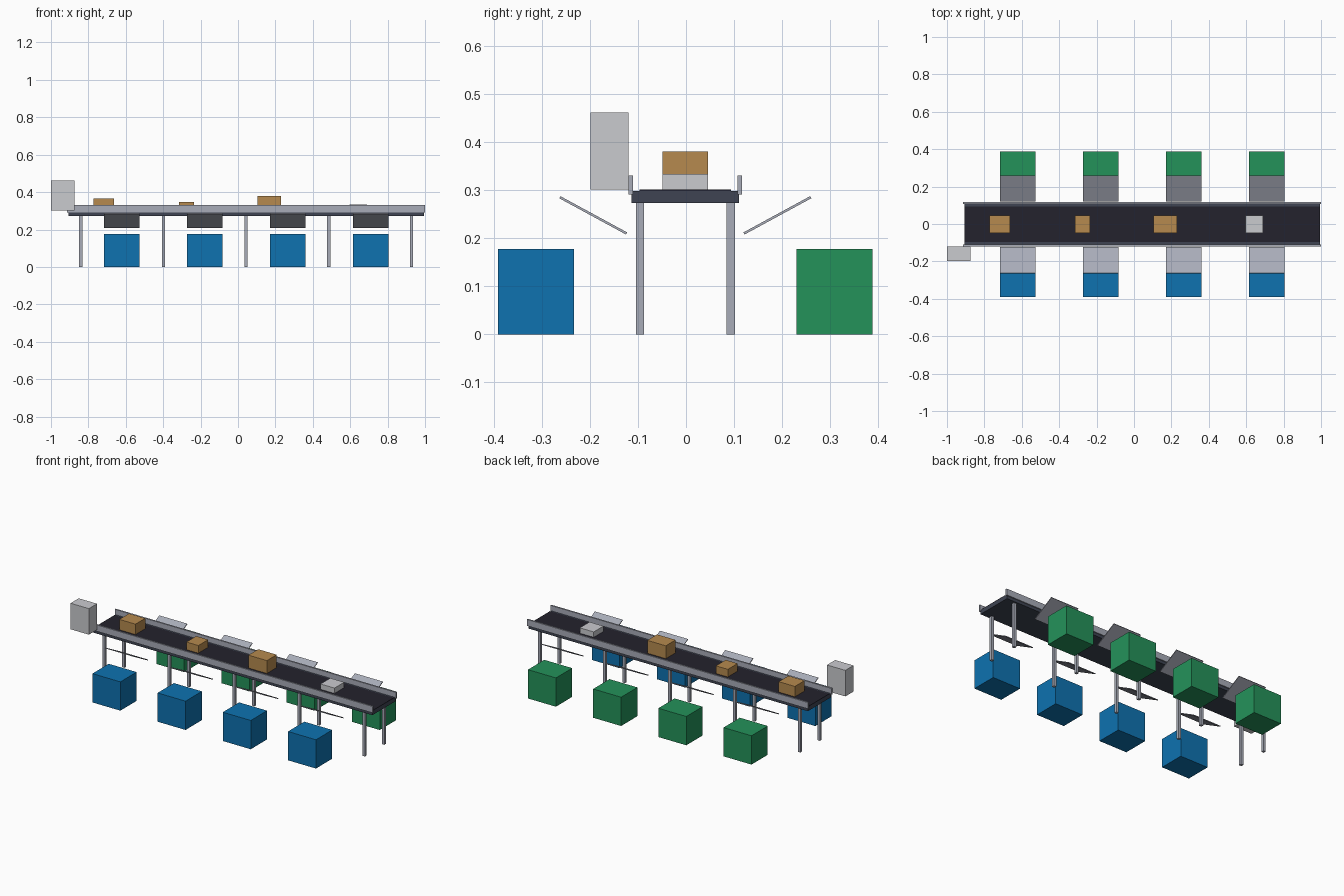
import bpy, math
from mathutils import Matrix

if "Cube" in bpy.data.objects:
    bpy.data.objects.remove(bpy.data.objects["Cube"])


def colour(name, r, g, b):
    lin = lambda c: ((c / 255 + 0.055) / 1.055) ** 2.4
    m = bpy.data.materials.new(name)
    m.diffuse_color = (lin(r), lin(g), lin(b), 1)
    m.use_nodes = True
    m.node_tree.nodes["Principled BSDF"].inputs["Base Color"].default_value = m.diffuse_color
    return m


METAL = colour("grey metal", 168, 172, 184)
BED = colour("dark slate", 62, 68, 82)
BELT = colour("black rubber", 35, 34, 45)
BLUE = colour("blue", 14, 114, 176)
GREEN = colour("green", 36, 146, 90)
CARD = colour("cardboard", 182, 138, 78)
WHITE = colour("light grey", 202, 203, 207)


def box(name, mat, x, y, z, tilt=0.0):
    """Box from (min, max) ranges, optionally tilted about its own x axis."""
    sx, sy, sz = (r[1] - r[0] for r in (x, y, z))
    bpy.ops.mesh.primitive_cube_add(size=1, location=[sum(r) / 2 for r in (x, y, z)])
    ob = bpy.context.object
    ob.name = name
    ob.data.transform(Matrix.Diagonal((sx, sy, sz, 1)))
    ob.rotation_euler.x = tilt
    ob.data.materials.append(mat)
    return ob


def mid(c, size):
    return (c - size / 2, c + size / 2)


CX, CY = 0.0435, -0.0015   # conveyor centre

# Conveyor bed and belt
box("conveyor_bed", BED, mid(CX, 1.90), mid(CY, 0.224), (0.273, 0.298))
box("belt", BELT, mid(CX, 1.90), mid(CY, 0.19), (0.297, 0.301))

# Side rails
for side, s in (("front", -1), ("back", 1)):
    box(side + "_rail", METAL, mid(CX, 1.913), mid(CY + s * 0.1135, 0.0095), (0.291, 0.33))

# Legs in five pairs
for i in range(5):
    x = CX + (i - 2) * 0.442
    for side, s in (("front", -1), ("back", 1)):
        box(f"{side}_leg_{i + 1}", METAL, mid(x, 0.017), mid(CY + s * 0.0945, 0.017), (0, 0.274))

# Sorting stations: a chute and a bin on each side
for i in range(4):
    x = CX + (i - 1.5) * 0.4435
    for side, s, mat in (("front", -1, BLUE), ("back", 1, GREEN)):
        box(f"{side}_bin_{i + 1}", mat, mid(x, 0.19), mid(CY + s * 0.31, 0.158), (0, 0.177))
        box(f"{side}_chute_{i + 1}", METAL, mid(x, 0.19), mid(CY + s * 0.1915, 0.158),
            mid(0.2475, 0.005), s * math.radians(28.5))

# Parcels riding on the belt: centre x, length, height
for i, (x, length, top, mat) in enumerate((
        (-0.718, 0.11, 0.365, CARD), (-0.276, 0.081, 0.348, CARD),
        (0.168, 0.126, 0.38, CARD), (0.643, 0.095, 0.334, WHITE))):
    box(f"parcel_{i + 1}", mat, mid(x, length), mid(CY, 0.095), (0.301, top))

# Control cabinet at the infeed corner
box("control_cabinet", WHITE, (-1.0, -0.875), (-0.199, -0.12), (0.301, 0.461))
